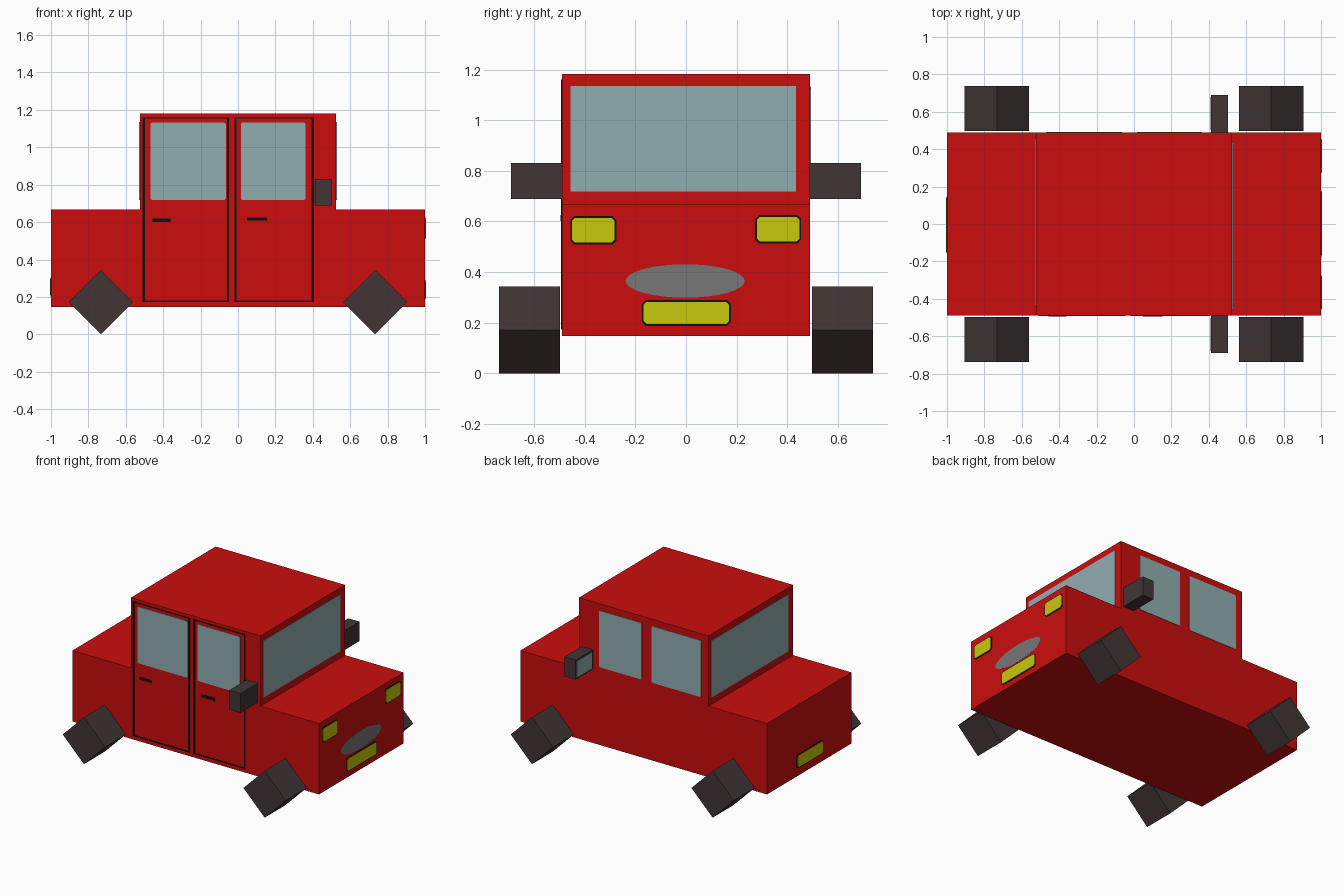
import bpy, bmesh, math
from mathutils import Vector

if "Cube" in bpy.data.objects:
    bpy.data.objects.remove(bpy.data.objects["Cube"])


def material(name, rgb):
    m = bpy.data.materials.new(name)
    m.diffuse_color = (*rgb, 1)
    m.use_nodes = True
    m.node_tree.nodes["Principled BSDF"].inputs["Base Color"].default_value = m.diffuse_color
    return m


RED = material("red paint", (0.60, 0.004, 0.004))
GLASS = material("pale glass", (0.283, 0.418, 0.44))
DARK = material("dark rubber", (0.054, 0.036, 0.036))
YELLOW = material("yellow", (0.58, 0.58, 0.004))
GREY = material("grey metal", (0.19, 0.185, 0.185))
BLACK = material("black trim", (0.005, 0.005, 0.005))

# Each side maps (u, v, depth) to the world; depth points outwards
FRONT = lambda u, v, d: (u, -d, v)    # -y side
BACK = lambda u, v, d: (u, d, v)      # +y side
NOSE = lambda u, v, d: (d, u, v)      # +x end
TAIL = lambda u, v, d: (-d, -u, v)    # -x end


def prisms(name, outlines, side, d0, d1, mat):
    """Extrude 2D outlines on one side of the car into a single object."""
    bm = bmesh.new()
    for pts in outlines:
        a = [bm.verts.new(side(u, v, d0)) for u, v in pts]
        b = [bm.verts.new(side(u, v, d1)) for u, v in pts]
        bm.faces.new(a)
        bm.faces.new(b)
        n = len(pts)
        for i in range(n):
            j = (i + 1) % n
            bm.faces.new((a[i], a[j], b[j], b[i]))
    bmesh.ops.recalc_face_normals(bm, faces=bm.faces)
    me = bpy.data.meshes.new(name)
    bm.to_mesh(me)
    bm.free()
    me.materials.append(mat)
    ob = bpy.data.objects.new(name, me)
    bpy.context.collection.objects.link(ob)
    return ob


def rect(u0, u1, v0, v1, c=0.0):
    """Rectangle, with cut corners when c > 0."""
    if not c:
        return [(u0, v0), (u1, v0), (u1, v1), (u0, v1)]
    return [(u0 + c, v0), (u1 - c, v0), (u1, v0 + c), (u1, v1 - c),
            (u1 - c, v1), (u0 + c, v1), (u0, v1 - c), (u0, v0 + c)]


def ellipse(u, v, ru, rv, n=32):
    return [(u + ru * math.cos(2 * math.pi * i / n), v + rv * math.sin(2 * math.pi * i / n))
            for i in range(n)]


def lamp(name, u0, u1, v0, v1, side):
    """Yellow plate with a thin black rim behind it."""
    e = 0.007
    prisms(name + "_rim", [rect(u0 - e, u1 + e, v0 - e, v1 + e, 0.015)], side, 0.999, 1.002, BLACK)
    prisms(name, [rect(u0, u1, v0, v1, 0.012)], side, 0.999, 1.005, YELLOW)


# Body: stepped side profile extruded across the width
W, C = 0.49, 0.525
profile = [(-1, 0.147), (1, 0.147), (1, 0.667), (C, 0.667), (C, 1.182),
           (-C, 1.182), (-C, 0.667), (-1, 0.667)]
prisms("body", [profile], BACK, -W, W, RED)

# Side windows, windscreen and rear window
for label, side in (("front", FRONT), ("back", BACK)):
    prisms(label + "_side_windows",
           [rect(-0.468, -0.065, 0.718, 1.133, 0.008), rect(0.015, 0.362, 0.718, 1.133, 0.008)],
           side, W - 0.001, W + 0.003, GLASS)
for label, side in (("windscreen", NOSE), ("rear_window", TAIL)):
    prisms(label, [rect(-0.457, 0.435, 0.718, 1.135)], side, C - 0.001, C + 0.003, GLASS)

# Door outlines and handles, drawn on the front side only
t = 0.013
for label, u0, u1 in (("rear_door", -0.51, -0.047), ("front_door", -0.02, 0.405)):
    v0, v1 = 0.173, 1.16
    prisms(label + "_outline",
           [rect(u0, u0 + t, v0, v1), rect(u1 - t, u1, v0, v1),
            rect(u0 + t, u1 - t, v0, v0 + 0.008), rect(u0 + t, u1 - t, v1 - 0.006, v1)],
           FRONT, W - 0.001, W + 0.003, BLACK)
prisms("door_handles", [rect(-0.457, -0.36, 0.602, 0.62), rect(0.048, 0.155, 0.608, 0.626)],
       FRONT, W - 0.001, W + 0.005, BLACK)

# Nose: headlights, grille and number plate; tail: number plate
lamp("left_headlight", 0.28, 0.448, 0.52, 0.618, NOSE)
lamp("right_headlight", -0.45, -0.282, 0.516, 0.614, NOSE)
prisms("grille", [ellipse(-0.003, 0.365, 0.235, 0.066)], NOSE, 0.999, 1.001, GREY)
lamp("front_plate", -0.167, 0.17, 0.195, 0.283, NOSE)
lamp("rear_plate", -0.14, 0.15, 0.21, 0.296, TAIL)

# Four-sided wheels and door mirrors on both sides
R = 0.172
for label, side in (("front", FRONT), ("back", BACK)):
    for end, x in (("rear", -0.733), ("nose", 0.733)):
        prisms(f"{label}_{end}_wheel", [ellipse(x, R, R, R, 4)], side, 0.498, 0.738, DARK)
    prisms(label + "_mirror", [rect(0.412, 0.503, 0.688, 0.83)], side, W - 0.002, 0.69, DARK)
    s = -1 if label == "back" else 1
    u = sorted((s * 0.503, s * 0.678))
    prisms(label + "_mirror_glass", [rect(u[0], u[1], 0.70, 0.818)], TAIL, -0.413, -0.409, GLASS)
